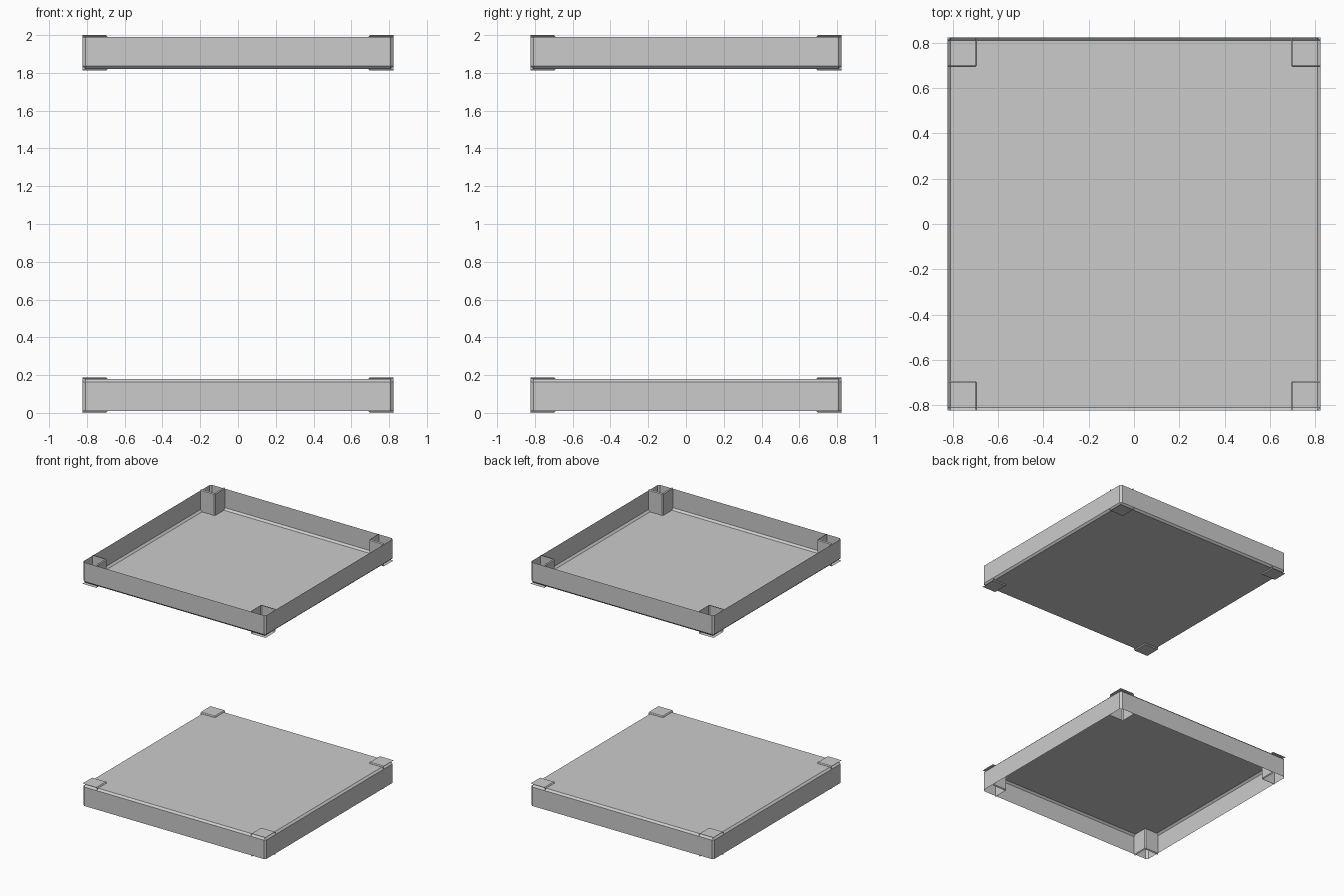
import bpy, bmesh, math
from mathutils import Matrix, Vector

if "Cube" in bpy.data.objects:
    bpy.data.objects.remove(bpy.data.objects["Cube"])

HALF = 0.823          # half width of the trays
POST = 0.692          # inner face of the corner posts
X, Y, Z = Vector((1, 0, 0)), Vector((0, 1, 0)), Vector((0, 0, 1))


def open_box(name, lo, hi, bevel, open_dirs, keep_edge):
    """Box with chamfered edges whose faces toward open_dirs are removed."""
    bm = bmesh.new()
    bmesh.ops.create_cube(bm, size=1)
    lo, hi = Vector(lo), Vector(hi)
    size, mid = hi - lo, (hi + lo) / 2
    for v in bm.verts:
        v.co = Vector(v.co[i] * size[i] + mid[i] for i in range(3))
    bm.normal_update()
    edges = [e for e in bm.edges
             if keep_edge([f.normal.copy() for f in e.link_faces])]
    bmesh.ops.bevel(bm, geom=edges, offset=bevel, offset_type='OFFSET',
                    segments=1, profile=0.5, affect='EDGES')
    bm.normal_update()
    doomed = [f for f in bm.faces
              if any(f.normal.dot(d) > 0.99 for d in open_dirs)]
    bmesh.ops.delete(bm, geom=doomed, context='FACES')
    me = bpy.data.meshes.new(name)
    bm.to_mesh(me)
    bm.free()
    return me


def place(name, mesh, matrix):
    ob = bpy.data.objects.new(name, mesh)
    bpy.context.collection.objects.link(ob)
    ob.matrix_world = matrix


# tray shell: chamfered lid with four walls, open underneath
tray = open_box("tray", (-HALF, -HALF, 0.010), (HALF, HALF, 0.179), 0.015,
                [-Z], lambda ns: all(n.dot(-Z) < 0.9 for n in ns))

# corner post: cap plate and two inner walls, open outward and underneath
post = open_box("corner_post", (POST, POST, 0), (HALF, HALF, 0.188), 0.007,
                [X, Y, -Z],
                lambda ns: all(n.dot(X) < 0.9 and n.dot(Y) < 0.9 for n in ns))

# lower tray, and upper tray turned upside down
flip = Matrix.Translation((0, 0, 2)) @ Matrix.Rotation(math.pi, 4, 'X')
for level, base in (("lower", Matrix.Identity(4)), ("upper", flip)):
    place(level + "_tray", tray, base)
    for i in range(4):
        place(f"{level}_corner_post_{i + 1}", post,
              base @ Matrix.Rotation(i * math.pi / 2, 4, 'Z'))
